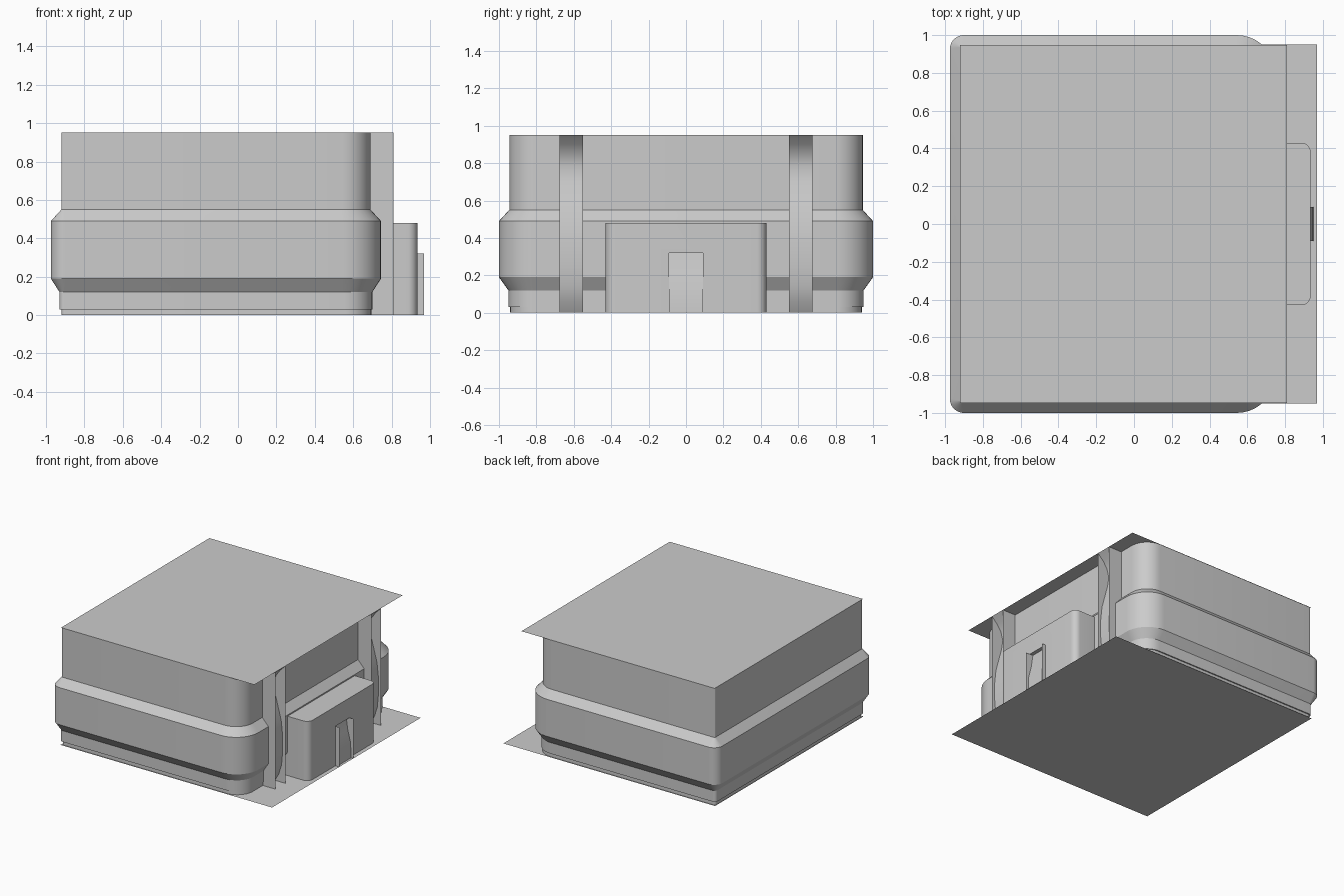
import bpy, bmesh, math

if "Cube" in bpy.data.objects:
    bpy.data.objects.remove(bpy.data.objects["Cube"])


def make(name, verts, faces, smooth=True):
    me = bpy.data.meshes.new(name)
    me.from_pydata(verts, [], faces)
    ob = bpy.data.objects.new(name, me)
    bpy.context.collection.objects.link(ob)
    bm = bmesh.new()
    bm.from_mesh(me)
    bmesh.ops.recalc_face_normals(bm, faces=bm.faces)
    bm.to_mesh(me)
    bm.free()
    if smooth:
        bpy.ops.object.select_all(action='DESELECT')
        bpy.context.view_layer.objects.active = ob
        ob.select_set(True)
        bpy.ops.object.shade_smooth_by_angle(angle=math.radians(30))
    return ob


def rounded_loop(x0, x1, hy, r_back, r_front, z, n=10):
    pts = []
    for cx, cy, r, a0 in ((x1 - r_front, hy - r_front, r_front, 0),
                          (x0 + r_back, hy - r_back, r_back, 90),
                          (x0 + r_back, r_back - hy, r_back, 180),
                          (x1 - r_front, r_front - hy, r_front, 270)):
        for i in range(n + 1):
            a = math.radians(a0 + 90 * i / n)
            pts.append((cx + r * math.cos(a), cy + r * math.sin(a), z))
    return pts


def loft(name, loops, cap_top=False):
    n = len(loops[0])
    verts = [p for lp in loops for p in lp]
    faces = [(k * n + i, k * n + (i + 1) % n, (k + 1) * n + (i + 1) % n, (k + 1) * n + i)
             for k in range(len(loops) - 1) for i in range(n)]
    if cap_top:
        faces.append(tuple(range((len(loops) - 1) * n, len(loops) * n)))
        faces.append(tuple(range(n)))
    return make(name, verts, faces)


def sheet(name, x0, x1, hy, z):
    return make(name, [(x0, -hy, z), (x1, -hy, z), (x1, hy, z), (x0, hy, z)], [(0, 1, 2, 3)], False)


def fin(name, x0, x1, y, h):
    return make(name, [(x0, y, 0), (x1, y, 0), (x1, y, h), (x0, y, h)], [(0, 1, 2, 3)], False)


def strip(name, profile, y0, y1):
    verts = [(x, y, z) for x, z in profile for y in (y0, y1)]
    return make(name, verts, [(2 * i, 2 * i + 1, 2 * i + 3, 2 * i + 2) for i in range(len(profile) - 1)])


# Walls with the protruding belt
rings = [(-.92, .695, .94, .02, .14, 0), (-.92, .695, .94, .02, .14, .03),
         (-.93, .70, .95, .025, .15, .03), (-.93, .70, .95, .025, .15, .12),
         (-.975, .745, 1.0, .075, .20, .19), (-.975, .745, 1.0, .075, .20, .49),
         (-.92, .69, .945, .01, .15, .55), (-.92, .69, .945, .01, .15, .95)]
loft("walls", [rounded_loop(*r) for r in rings])

# Roof and floor sheets
sheet("roof", -.92, .81, .948, .95)
sheet("floor", -.925, .97, .95, 0)

# Pillars: two side fins with a curved panel between them
curve = [(.715, 0), (.75, .06), (.775, .14), (.785, .25), (.785, .38), (.772, .5),
         (.745, .6), (.718, .7), (.706, .78), (.725, .85), (.76, .90), (.81, .95)]
for s, side in ((-1, "left"), (1, "right")):
    for y, pos in ((.55, "inner"), (.675, "outer")):
        fin(f"pillar_fin_{side}_{pos}", .68, .81, s * y, .95)
    strip(f"pillar_panel_{side}", curve, s * .55, s * .675)

# Entrance porch with door opening
porch = loft("porch", [rounded_loop(.70, .935, .43, .005, .05, z) for z in (0, .48)], True)
bpy.ops.mesh.primitive_cube_add(size=1, location=(.945, 0, .11))
cutter = bpy.context.object
cutter.name = "door_cutter"
cutter.scale = (.11, .18, .42)
mod = porch.modifiers.new("door_opening", 'BOOLEAN')
mod.operation = 'DIFFERENCE'
mod.solver = 'EXACT'
mod.object = cutter
bpy.context.view_layer.objects.active = porch
bpy.ops.object.modifier_apply(modifier=mod.name)
bpy.data.objects.remove(cutter)

# Door panel and its side fins
strip("door_panel", [(.95, 0), (.945, .12), (.92, .22), (.905, .32)], -.09, .09)
for s, side in ((-1, "left"), (1, "right")):
    fin(f"door_fin_{side}", .89, .97, s * .09, .32)
